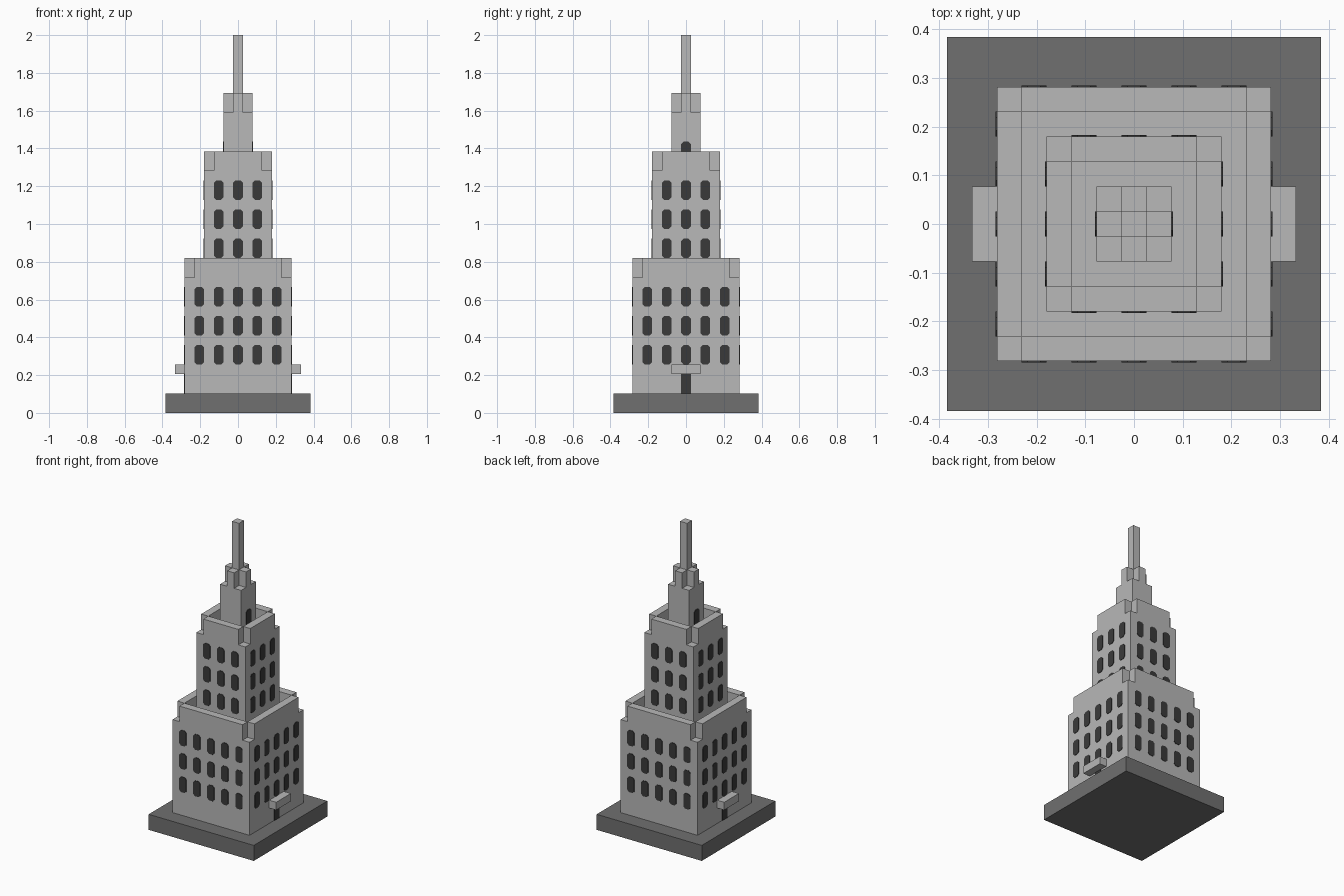
import bpy, bmesh, math
from mathutils import Matrix, Vector

if "Cube" in bpy.data.objects:
    bpy.data.objects.remove(bpy.data.objects["Cube"])

U = 2 / 39  # building module


def material(name, v):
    m = bpy.data.materials.new(name)
    m.diffuse_color = (v, v, v, 1)
    m.use_nodes = True
    m.node_tree.nodes["Principled BSDF"].inputs["Base Color"].default_value = m.diffuse_color
    return m


STONE = material("light stone", 0.479)
BASE = material("dark stone", 0.162)
GLASS = material("window charcoal", 0.042)


def finish(name, bm, mat):
    me = bpy.data.meshes.new(name)
    bm.to_mesh(me)
    bm.free()
    me.materials.append(mat)
    ob = bpy.data.objects.new(name, me)
    bpy.context.collection.objects.link(ob)
    return ob


def add_box(bm, x, y, z, open_bottom=False):
    """Box from (min, max) ranges given in modules."""
    verts = bmesh.ops.create_cube(bm, size=1)["verts"]
    for v in verts:
        v.co = Vector([((a + b) / 2 + c * (b - a)) * U for (a, b), c in zip((x, y, z), v.co)])
    if open_bottom:
        low = min(v.co.z for v in verts)
        faces = {f for v in verts for f in v.link_faces}
        bmesh.ops.delete(bm, geom=[f for f in faces if all(abs(v.co.z - low) < 1e-6 for v in f.verts)],
                         context='FACES_ONLY')


def tier(name, r, z0, deck, top):
    """Square block with four parapet walls that leave the corners open."""
    bm = bmesh.new()
    add_box(bm, (-r, r), (-r, r), (z0, deck), True)
    for s in (-1, 1):
        edge = tuple(sorted((s * r, s * (r - 1))))
        add_box(bm, edge, (1 - r, r - 1), (deck, top), True)
        add_box(bm, (1 - r, r - 1), edge, (deck, top), True)
    finish(name, bm, STONE)


def add_panel(bm, side, r, c, z0, z1, square_foot=False):
    """Thin plate with clipped corners on one of the four sides."""
    w, k = 0.5, 0.24
    pts = [(-w, z1 - k), (-w + k, z1), (w - k, z1), (w, z1 - k)]
    if square_foot:
        pts += [(w, z0), (-w, z0)]
    else:
        pts += [(w, z0 + k), (w - k, z0), (-w + k, z0), (-w, z0 + k)]
    rot = Matrix.Rotation(side * math.pi / 2, 3, 'Z')
    front = [bm.verts.new(rot @ Vector(((c + x) * U, -r * U - 0.003, z * U))) for x, z in pts]
    back = [bm.verts.new(rot @ Vector(((c + x) * U, -r * U, z * U))) for x, z in pts]
    bm.faces.new(front)
    n = len(pts)
    for i in range(n):
        bm.faces.new((front[i], back[i], back[(i + 1) % n], front[(i + 1) % n]))


def windows(name, r, columns, rows):
    bm = bmesh.new()
    for side in range(4):
        for c in columns:
            for z in rows:
                add_panel(bm, side, r, c, z, z + 2)
    bmesh.ops.recalc_face_normals(bm, faces=bm.faces)
    finish(name, bm, GLASS)


# plinth
bm = bmesh.new()
add_box(bm, (-7.5, 7.5), (-7.5, 7.5), (0, 2))
finish("plinth", bm, BASE)

# stepped tower
tier("lower_tier", 5.5, 2, 14, 16)
tier("middle_tier", 3.5, 14, 25, 27)
tier("upper_tier", 1.5, 25, 31, 33)

# spire
bm = bmesh.new()
add_box(bm, (-0.5, 0.5), (-0.5, 0.5), (31, 39), True)
finish("spire", bm, STONE)

# canopies over the two side entrances
for s, label in ((1, "right"), (-1, "left")):
    bm = bmesh.new()
    add_box(bm, tuple(sorted((s * 5.5, s * 6.5))), (-1.5, 1.5), (4, 5))
    finish(label + "_canopy", bm, STONE)

# windows on all four sides
windows("lower_windows", 5.5, (-4, -2, 0, 2, 4), (5, 8, 11))
windows("middle_windows", 3.5, (-2, 0, 2), (16, 19, 22))

# entrance doors and rooftop doors, on the left and right sides
bm = bmesh.new()
for side in (1, 3):
    add_panel(bm, side, 5.5, 0, 2, 4.9, True)
    add_panel(bm, side, 1.5, 0, 25, 28, True)
bmesh.ops.recalc_face_normals(bm, faces=bm.faces)
finish("doors", bm, GLASS)
